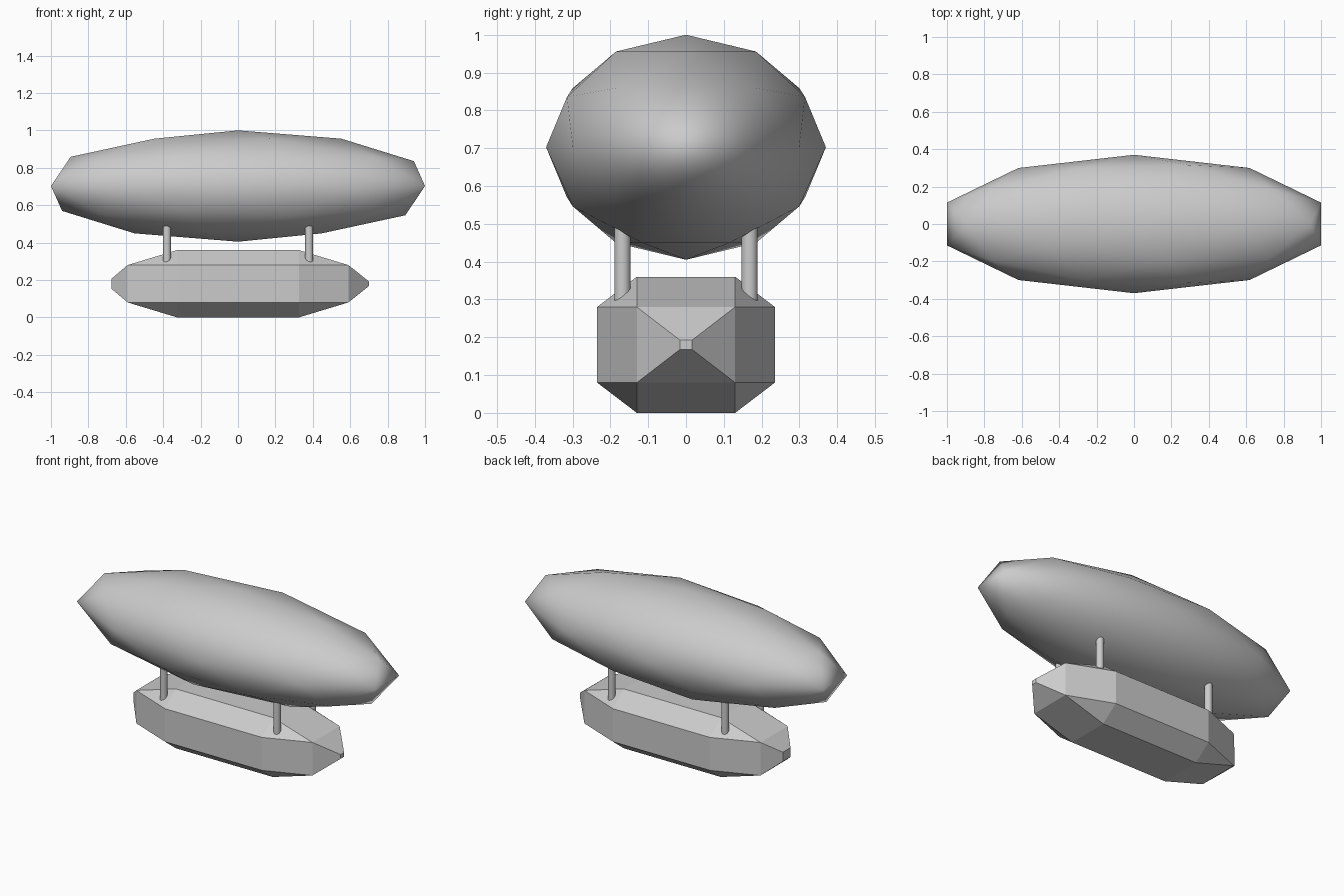
import bpy, bmesh

if "Cube" in bpy.data.objects:
    bpy.data.objects.remove(bpy.data.objects["Cube"])

# Gas envelope: stretched low-poly sphere, smooth shaded
bpy.ops.mesh.primitive_ico_sphere_add(subdivisions=2, radius=1, location=(0, 0, 0.7025))
envelope = bpy.context.object
envelope.name = "envelope"
envelope.scale = (1.0515, 0.37, 0.2975)
bpy.ops.object.shade_smooth()

# Gondola: chamfered box with a tapered nose and a blunter tail
CZ = 0.18
INNER = (0.325, 0.13, 0.10)
OUTER = (0.59, 0.235, 0.18)
points = []
for sx in (-1, 1):
    for sy in (-1, 1):
        for sz in (-1, 1):
            for axis in range(3):
                p = [OUTER[i] if i == axis else INNER[i] for i in range(3)]
                points.append((sx * p[0], sy * p[1], CZ + sz * p[2]))
            tip_x, taper = (0.70, 0.125) if sx > 0 else (-0.675, 0.28)
            points.append((tip_x, sy * 0.13 * taper, CZ + sz * 0.10 * taper))

bm = bmesh.new()
for p in points:
    bm.verts.new(p)
bmesh.ops.convex_hull(bm, input=bm.verts[:])
bmesh.ops.dissolve_limit(bm, angle_limit=0.01, verts=bm.verts[:], edges=bm.edges[:])
bmesh.ops.recalc_face_normals(bm, faces=bm.faces[:])
mesh = bpy.data.meshes.new("gondola")
bm.to_mesh(mesh)
bm.free()
bpy.context.collection.objects.link(bpy.data.objects.new("gondola", mesh))

# Four struts joining gondola and envelope
for x, end in ((0.38, "front"), (-0.38, "rear")):
    for y, side in ((-0.168, "right"), (0.168, "left")):
        bpy.ops.mesh.primitive_cylinder_add(vertices=16, radius=0.0215, depth=0.26,
                                            location=(x, y, 0.40))
        bpy.context.object.name = f"strut_{end}_{side}"
        bpy.ops.object.shade_smooth_by_angle()
